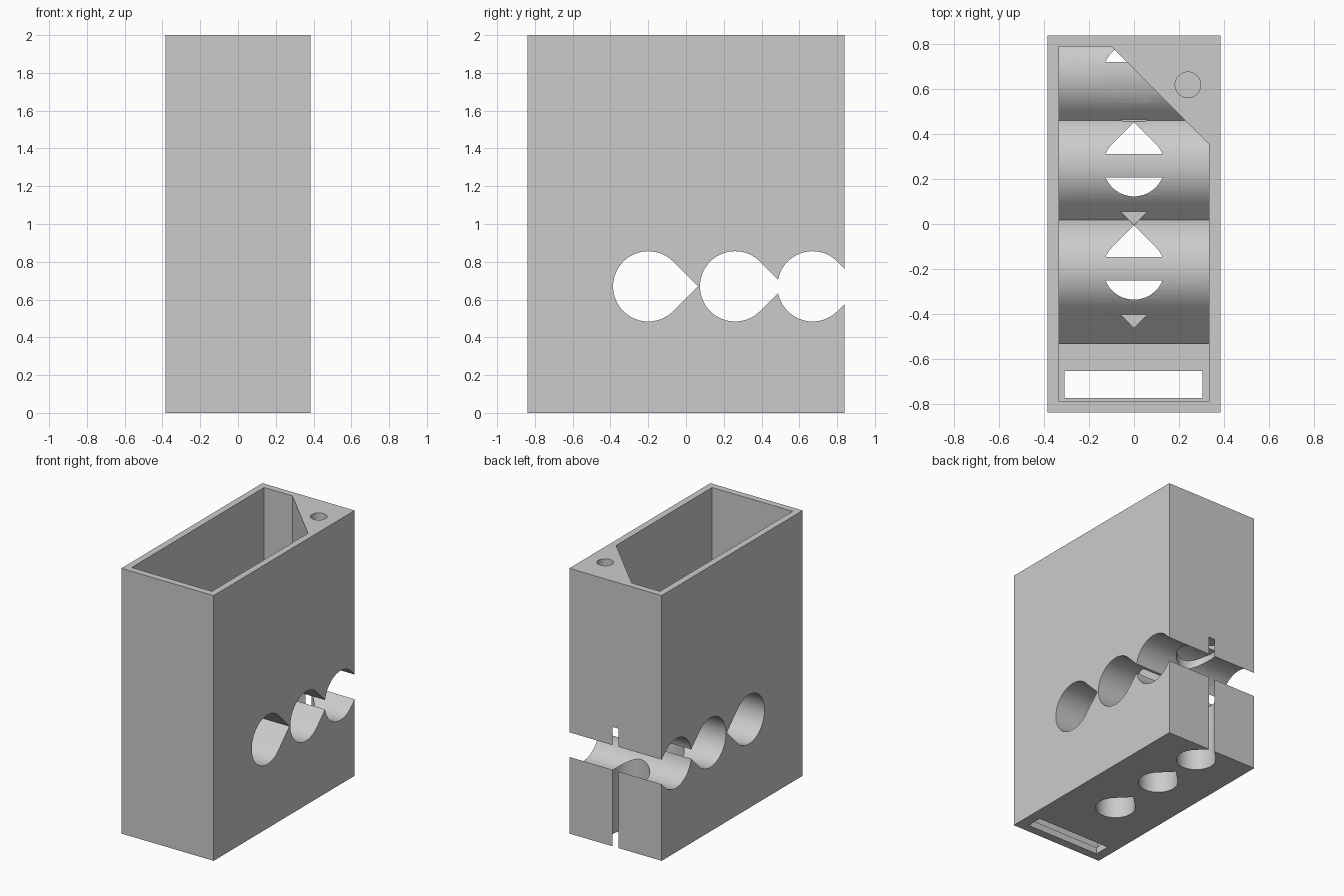
import bpy
import bmesh
import math

cube = bpy.data.objects.get("Cube")
if cube:
    bpy.data.objects.remove(cube, do_unlink=True)

# Main dimensions
HX, HY, TOP = 0.385, 0.84, 2.0
WALL = 0.05
TUBE_Z = 0.67
TUBE_R, SHAFT_R = 0.186, 0.137
SHELL_TOP, SHAFT_TOP = 0.80, 0.90
CENTRES = (-0.2, 0.26, 0.67)

grey = bpy.data.materials.new("light_grey_plastic")
grey.use_nodes = True
grey.diffuse_color = (0.6, 0.6, 0.6, 1)
grey.node_tree.nodes["Principled BSDF"].inputs["Base Color"].default_value = (0.6, 0.6, 0.6, 1)


def prism(name, points, axis, low, high):
    """Extrude a closed outline along x (points are y, z) or z (points are x, y)."""
    bm = bmesh.new()

    def place(p, t):
        return (t, p[0], p[1]) if axis == "x" else (p[0], p[1], t)

    face = bm.faces.new([bm.verts.new(place(p, low)) for p in points])
    ext = bmesh.ops.extrude_face_region(bm, geom=[face])
    moved = [g for g in ext["geom"] if isinstance(g, bmesh.types.BMVert)]
    span = high - low
    bmesh.ops.translate(bm, verts=moved, vec=(span, 0, 0) if axis == "x" else (0, 0, span))
    bmesh.ops.recalc_face_normals(bm, faces=bm.faces)
    mesh = bpy.data.meshes.new(name)
    bm.to_mesh(mesh)
    bm.free()
    mesh.materials.append(grey)
    obj = bpy.data.objects.new(name, mesh)
    bpy.context.collection.objects.link(obj)
    return obj


def rect(x0, x1, y0, y1):
    return [(x0, y0), (x1, y0), (x1, y1), (x0, y1)]


def circle(x, y, r, n=32):
    return [(x + r * math.cos(math.tau * i / n), y + r * math.sin(math.tau * i / n)) for i in range(n)]


def teardrop(r, tip, n=48):
    """Round outline with a right-angled point at +u (tip 1) or -u (tip -1)."""
    pts = [(tip * r * math.sqrt(2), 0)]
    for i in range(n + 1):
        a = math.pi / 4 + 1.5 * math.pi * i / n
        pts.append((tip * r * math.cos(a), r * math.sin(a)))
    return pts


def tube(name, y, r, tip, reach):
    return prism(name, [(y + u, TUBE_Z + v) for u, v in teardrop(r, tip)], "x", -reach, reach)


def shaft(name, y, r, tip, low, high):
    return prism(name, [(v, y + u) for u, v in teardrop(r, tip)], "z", low, high)


def subtract(target, cutter):
    mod = target.modifiers.new("cut", "BOOLEAN")
    mod.operation = "DIFFERENCE"
    mod.solver = "EXACT"
    mod.object = cutter
    bpy.context.view_layer.objects.active = target
    bpy.ops.object.modifier_apply(modifier=mod.name)
    bpy.data.objects.remove(cutter, do_unlink=True)


# Hollow of the case, with a solid corner post left at the back
ix, iy = HX - WALL, HY - WALL
cavity = prism("cavity", [(-ix, -iy), (ix, -iy), (ix, 0.355), (-0.1, iy), (-ix, iy)],
               "z", WALL, TOP + 0.1)

# Tube and shaft walls stay solid inside the hollow
for y in CENTRES:
    subtract(cavity, tube("tube_wall", y, TUBE_R + WALL, -1, HX - 0.02))
    subtract(cavity, shaft("shaft_wall", y, SHAFT_R + WALL, -1, 0.02, SHELL_TOP))

# Outer case
case = prism("case_body", rect(-HX, HX, -HY, HY), "z", 0, TOP)
subtract(case, cavity)

# Teardrop bores: sideways through the case and up through the floor
for y in CENTRES:
    subtract(case, tube("tube_bore", y, TUBE_R, 1, HX + 0.1))
    subtract(case, shaft("shaft_bore", y, SHAFT_R, 1, -0.1, SHAFT_TOP))

# Floor slot and screw hole in the corner post
subtract(case, prism("floor_slot", rect(-0.31, 0.305, -0.775, -0.655), "z", -0.1, 0.2))
subtract(case, prism("screw_hole", circle(0.24, 0.62, 0.057), "z", 1.6, TOP + 0.1))

bpy.ops.object.select_all(action="DESELECT")
case.select_set(True)
bpy.context.view_layer.objects.active = case
bpy.ops.object.shade_smooth_by_angle(angle=math.radians(25))
